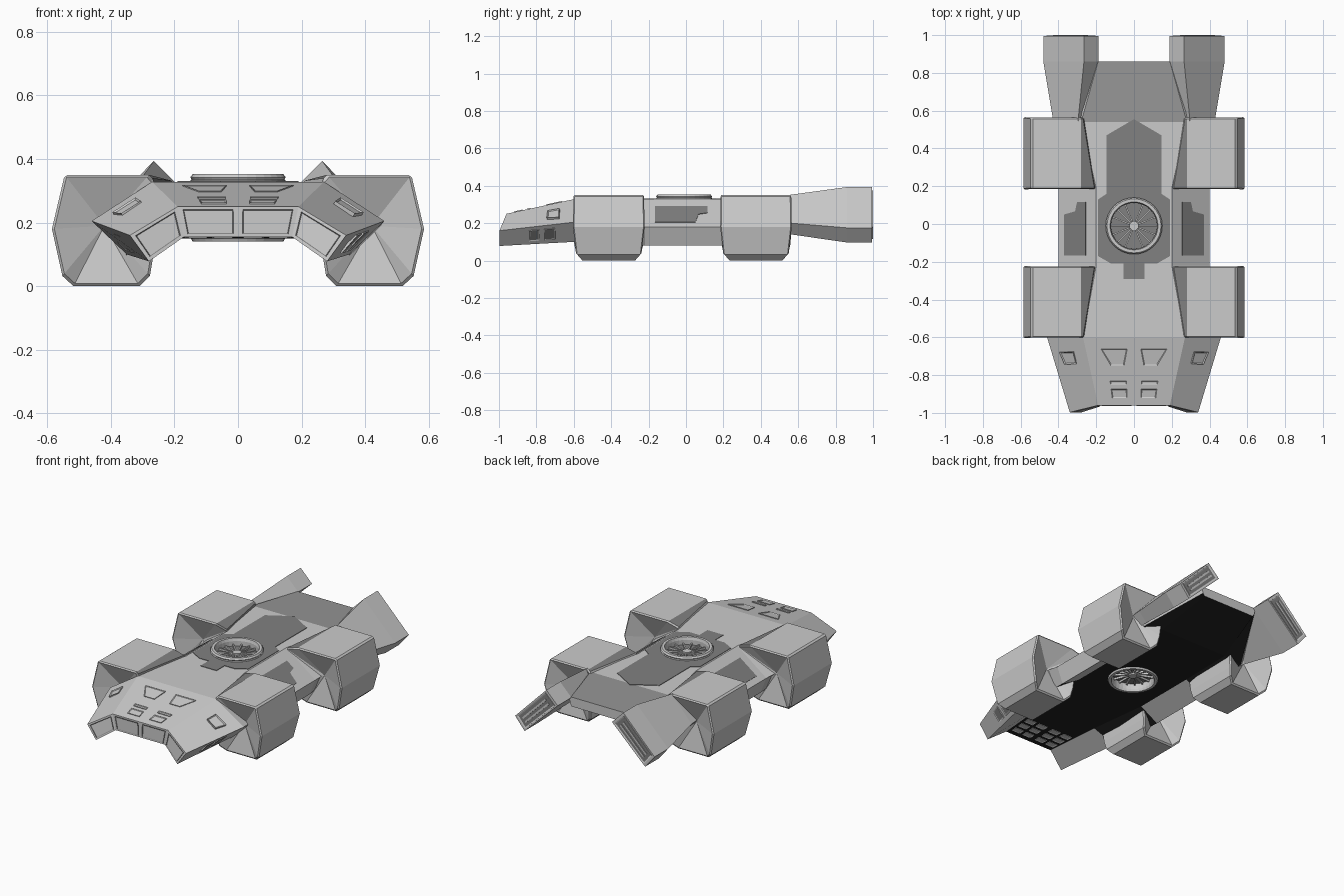
import bpy, bmesh, math
from mathutils import Vector

if "Cube" in bpy.data.objects:
    bpy.data.objects.remove(bpy.data.objects["Cube"])


def material(name, v):
    m = bpy.data.materials.new(name)
    m.diffuse_color = (v, v, v, 1)
    m.use_nodes = True
    m.node_tree.nodes["Principled BSDF"].inputs["Base Color"].default_value = m.diffuse_color
    return m


HULL = material("hull_grey", 0.55)
DARK = material("dark_grey", 0.22)
BLACK = material("black", 0.015)


def finish(name, bm, mats=(), mirror=False):
    bmesh.ops.recalc_face_normals(bm, faces=bm.faces)
    me = bpy.data.meshes.new(name)
    bm.to_mesh(me)
    bm.free()
    ob = bpy.data.objects.new(name, me)
    bpy.context.collection.objects.link(ob)
    for m in mats:
        me.materials.append(m)
    if mirror:
        ob.modifiers.new("mirror", 'MIRROR')
    return ob


def loft(bm, rings, caps):
    vs = [[bm.verts.new(p) for p in r] for r in rings]
    n = len(vs[0])
    rows = [[bm.faces.new((a[i], a[(i + 1) % n], b[(i + 1) % n], b[i])) for i in range(n)]
            for a, b in zip(vs, vs[1:])]
    ends = [bm.faces.new([r[i] for i in c]) for r in (vs[0], vs[-1]) for c in caps]
    return rows, ends


def prism(name, pts, z0, z1, mat):
    bm = bmesh.new()
    loft(bm, [[(x, y, z) for x, y in pts] for z in (z0, z1)], [range(len(pts))])
    return finish(name, bm, [mat])


# Arched hull: half sections, each shoulder, side edge, leg bottom, underside edge
sections = [
    [(.19, -.96, .25), (.34, -.997, .16), (.28, -.997, .078), (.17, -.96, .155)],
    [(.27, -.60, .328), (.46, -.60, .205), (.35, -.60, .10), (.20, -.60, .155)],
    [(.20, -.22, .328), (.40, -.22, .18), (.36, -.22, .08), (.24, -.22, .15)],
    [(.20, .19, .328), (.40, .19, .18), (.36, .19, .08), (.24, .19, .15)],
    [(.28, .54, .328), (.42, .54, .195), (.36, .54, .14), (.24, .54, .155)],
    [(.19, .86, .318), (.20, .86, .30), (.195, .86, .275), (.185, .86, .26)],
]
bm = bmesh.new()
rings = [s + [(-x, y, z) for x, y, z in reversed(s)] for s in sections]
rows, _ = loft(bm, rings, [(0, 1, 2, 3), (7, 6, 5, 4), (0, 3, 4, 7)])
for i, row in enumerate(rows):
    row[3].material_index = 2
    if i in (1, 3, 4):
        row[2].material_index = row[4].material_index = 2
rows[-1][7].material_index = 1
hull = finish("hull", bm, [HULL, material("rear_deck_grey", 0.3), BLACK])

# Dark deck panel
half = [(.055, -.29), (.055, -.21), (.12, -.21), (.19, -.17), (.19, .13), (.145, .16), (.145, .47)]
deck = prism("deck_panel", half + [(0, .555)] + [(-x, y) for x, y in reversed(half)],
             .322, .331, DARK)

# Fan well cut through hull and deck
bpy.ops.mesh.primitive_cylinder_add(vertices=32, radius=.138, depth=.6, location=(0, -.01, .25))
cutter = bpy.context.object
cutter.hide_render = True
for ob in (hull, deck):
    mod = ob.modifiers.new("well", 'BOOLEAN')
    mod.object = cutter
    mod.solver = 'EXACT'
    bpy.context.view_layer.objects.active = ob
    bpy.ops.object.modifier_apply(modifier="well")
bpy.data.objects.remove(cutter)

# Fan ring, turned from a stepped profile
prof = [(.127, .14), (.143, .14), (.150, .155), (.150, .332), (.146, .336), (.150, .342),
        (.143, .352), (.127, .352), (.122, .335), (.122, .155)]
bm = bmesh.new()
N = 32
turn = [[bm.verts.new((r * math.cos(t), r * math.sin(t) - .01, z)) for r, z in prof]
        for t in (2 * math.pi * k / N for k in range(N))]
for k in range(N):
    a, b = turn[k], turn[(k + 1) % N]
    for i in range(len(prof)):
        j = (i + 1) % len(prof)
        bm.faces.new((a[i], a[j], b[j], b[i]))
finish("fan_ring", bm, [HULL])


# Fan disc, hub and blades, visible from both sides
def cylinder(name, r, z0, z1, mat):
    return prism(name, [(r * math.cos(2 * math.pi * k / N), r * math.sin(2 * math.pi * k / N) - .01)
                        for k in range(N)], z0, z1, mat)


cylinder("fan_disc", .126, .19, .305, DARK)
cylinder("fan_hub", .025, .17, .325, HULL)
bm = bmesh.new()
for k in range(16):
    t = 2 * math.pi * k / 16
    d, s = Vector((math.cos(t), math.sin(t), 0)), Vector((-math.sin(t), math.cos(t), 0))
    loft(bm, [[d * r + s * w + Vector((0, -.01, z)) for w, z in
               ((-.004, .178), (.004, .178), (.004, .317), (-.004, .317))] for r in (.02, .125)],
         [range(4)])
finish("fan_blades", bm, [HULL])

# Wheel pods: profile x, z and half depth; end faces sunk towards a point
pod = [(.20, .33, .192), (.28, .35, .192), (.545, .35, .192), (.585, .18, .195), (.552, .032, .178),
       (.517, 0, .150), (.31, 0, .150), (.277, .032, .176), (.268, .085, .188), (.26, .16, .192)]
for name, cy in (("front_pod", -.413), ("rear_pod", .374)):
    bm = bmesh.new()
    ring_pair = []
    for s in (-1, 1):
        ring = [(x, cy + s * h, z) for x, z, h in pod]
        if s * cy > 0:  # the inner wedge narrows away from the middle of the hull
            ring[0] = (.265, ring[0][1], .333)
        ring_pair.append(ring)
    rows, ends = loft(bm, ring_pair, [range(len(pod))])
    rows[0][0].material_index = 1
    for f, s in zip(ends, (-1, 1)):
        apex = bmesh.ops.poke(bm, faces=[f])["verts"][0]
        apex.co = (.42, cy + s * .12, .19)
    ob = finish(name, bm, [HULL, DARK], True)
    bev = ob.modifiers.new("bevel", 'BEVEL')
    bev.width = .009
    bev.segments = 1
    bev.limit_method = 'ANGLE'
    bev.angle_limit = math.radians(50)

# Rear thruster fins
fin_end = [(.265, .995, .393), (.48, .995, .175), (.415, .995, .097), (.187, .995, .315)]
bm = bmesh.new()
loft(bm, [[(.295, .5, .345), (.425, .5, .2), (.37, .5, .145), (.275, .5, .30)],
          [(.295, .56, .352), (.43, .56, .2), (.375, .56, .14), (.275, .56, .305)],
          [(x, .86, z) for x, y, z in fin_end], fin_end], [range(4)])
finish("rear_fin", bm, [HULL], True)


# Framed panels laid on a hull quad, outlines given in that quad's u, v space
def panels(name, quad, outlines, mat=HULL, rim=.008, lift=.004, floor=HULL):
    a, b, c, d = map(Vector, quad)
    bm = bmesh.new()
    for o in outlines:
        if not isinstance(o[0], tuple):
            u0, v0, u1, v1 = o
            o = [(u0, v0), (u1, v0), (u1, v1), (u0, v1)]
        pts = [a.lerp(b, u).lerp(d.lerp(c, u), v) for u, v in o]
        n = (b - d).cross(c - a).normalized()
        if n.dot(sum(pts, Vector()) / len(pts) - Vector((0, 0, .24))) < 0:
            n = -n
        _, ends = loft(bm, [[p - n * .006 for p in pts], [p + n * lift for p in pts]],
                       [range(len(pts))])
        bmesh.ops.recalc_face_normals(bm, faces=bm.faces)
        if rim:
            bmesh.ops.inset_region(bm, faces=[ends[1]], thickness=rim,
                                   depth=-min(lift - .001, .005))
            ends[1].material_index = 1
    return finish(name, bm, [mat, floor], True)


s0, s1, s2, s3 = sections[:4]
# Nose top vents: u outward from the centre line, v forward
panels("nose_vents", [(0, -.60, .328), s1[0], s0[0], (0, -.96, .25)],
       [[(.14, .17), (.68, .17), (.52, .41), (.22, .41)],
        (.18, .64, .58, .69), (.18, .76, .58, .89)], rim=.006, lift=.004)
# Nose side windows and lower intakes
panels("nose_side_windows", [s1[0], s1[1], s0[1], s0[0]],
       [[(.35, .20), (.75, .20), (.70, .37), (.35, .37)]], lift=.009)
panels("nose_intakes", [s1[1], s1[2], s0[2], s0[1]],
       [(.2, .25, .8, .40), (.2, .46, .8, .60)], lift=.003, floor=DARK)
# Headlight panels, dark frames around light lenses
for name, quad in (("headlights_centre", [(0, -.96, .25), s0[0], s0[3], (0, -.96, .155)]),
                   ("headlights_outer", [s0[0], s0[1], s0[2], s0[3]])):
    panels(name, quad, [(.08, .1, .92, .9)], DARK, .004, .003, HULL)
# Vents under the nose
panels("belly_vents", [(0, -.60, .155), s1[3], s0[3], (0, -.96, .155)],
       [(u, v, u + .34, v + .11) for u in (.1, .56) for v in (.45, .62, .79)], rim=.006, lift=.003)
# Dark panels on the hull sides
panels("side_panel", [s2[0], s2[1], s3[1], s3[0]],
       [[(.27, .13), (.84, .13), (.84, .66), (.55, .70), (.50, .82), (.27, .82)]],
       DARK, 0, .003)
# Exhaust slots on the fin ends
panels("exhaust_frame", fin_end, [(.05, .08, .95, .92)], HULL, .01, .004, DARK)
panels("exhaust_bars", fin_end, [(.14, v, .86, v + .1) for v in (.32, .58)], HULL, 0, .005)
